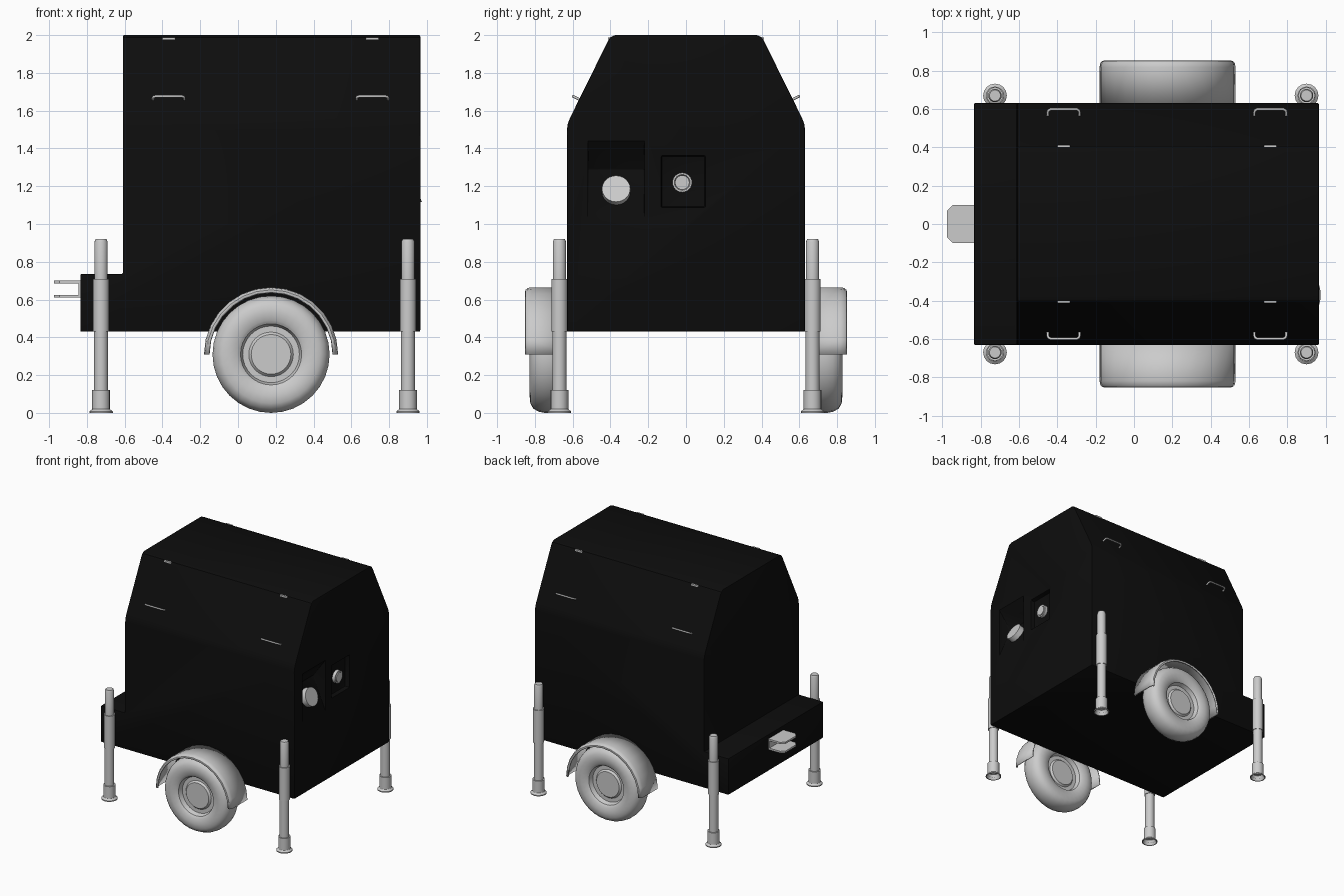
import bpy, bmesh, math
from mathutils import Matrix, Vector

if "Cube" in bpy.data.objects:
    bpy.data.objects.remove(bpy.data.objects["Cube"])

black = bpy.data.materials.new("black_paint")
black.diffuse_color = (0.004, 0.004, 0.004, 1)
black.use_nodes = True
black.node_tree.nodes["Principled BSDF"].inputs["Base Color"].default_value = black.diffuse_color


def finish(name, bm, smooth=True):
    bmesh.ops.remove_doubles(bm, verts=bm.verts, dist=1e-5)
    bmesh.ops.recalc_face_normals(bm, faces=bm.faces)
    me = bpy.data.meshes.new(name)
    bm.to_mesh(me)
    bm.free()
    ob = bpy.data.objects.new(name, me)
    bpy.context.collection.objects.link(ob)
    activate(ob)
    if smooth:
        bpy.ops.object.shade_smooth_by_angle(angle=math.radians(35))
    return ob


def activate(ob):
    bpy.ops.object.select_all(action='DESELECT')
    ob.select_set(True)
    bpy.context.view_layer.objects.active = ob


def prism(name, pts, axis, a, b):
    """Extrude a 2D outline along an axis from a to b."""
    place = {'X': lambda p, t: (t, p[0], p[1]),
             'Y': lambda p, t: (p[0], t, p[1]),
             'Z': lambda p, t: (p[0], p[1], t)}[axis]
    bm = bmesh.new()
    lo = [bm.verts.new(place(p, a)) for p in pts]
    hi = [bm.verts.new(place(p, b)) for p in pts]
    bm.faces.new(lo)
    bm.faces.new(hi)
    n = len(pts)
    for i in range(n):
        j = (i + 1) % n
        bm.faces.new((lo[i], lo[j], hi[j], hi[i]))
    return finish(name, bm, False)


def lathe(name, prof, n, mat):
    """Spin a (radius, height) profile about z, then place it with a matrix."""
    bm = bmesh.new()
    rings = []
    for r, h in prof:
        rings.append([bm.verts.new((r * math.cos(2 * math.pi * i / n),
                                    r * math.sin(2 * math.pi * i / n), h)) for i in range(n)])
    for p, q in zip(rings, rings[1:]):
        for i in range(n):
            j = (i + 1) % n
            bm.faces.new((p[i], p[j], q[j], q[i]))
    bmesh.ops.transform(bm, matrix=mat, verts=bm.verts)
    return finish(name, bm)


def boolean(ob, cutter, op):
    cutter.hide_render = True
    m = ob.modifiers.new(op.lower(), 'BOOLEAN')
    m.object, m.operation, m.solver = cutter, op, 'EXACT'
    activate(ob)
    bpy.ops.object.modifier_apply(modifier=m.name)
    bpy.data.objects.remove(cutter)


# Housing: roof-shaped section trimmed by the stepped side outline
half = [(.63, .43), (.63, 1.50), (.626, 1.53), (.615, 1.56), (.415, 1.965), (.402, 1.988), (.375, 2.0)]
body = prism("housing", half + [(-y, z) for y, z in reversed(half)], 'X', -1.2, 1.2)
step = [(-.835, .2), (.965, .2), (.965, 2.2), (-.61, 2.2), (-.61, .735), (-.835, .735)]
boolean(body, prism("side_outline", step, 'Y', -1, 1), 'INTERSECT')

# Recesses in the end wall: slanted pocket and square pocket
pocket = [(1.05, 1.02), (.965, 1.02), (.855, 1.29), (.965, 1.44), (1.05, 1.44)]
boolean(body, prism("slanted_pocket", pocket, 'Y', -.52, -.22), 'DIFFERENCE')
square = [(.925, 1.09), (1.05, 1.09), (1.05, 1.36), (.925, 1.36)]
boolean(body, prism("square_pocket", square, 'Y', -.13, .10), 'DIFFERENCE')
bev = body.modifiers.new("soft_edges", 'BEVEL')
bev.width, bev.segments, bev.limit_method, bev.angle_limit = .007, 2, 'ANGLE', math.radians(40)
body.data.materials.append(black)
activate(body)
bpy.ops.object.modifier_apply(modifier=bev.name)
bpy.ops.object.shade_smooth_by_angle(angle=math.radians(30))

# Sockets in the recesses
tilt = math.atan2(.11, .27)
lathe("angled_socket", [(0, -.06), (.075, -.06), (.075, 0), (0, 0)], 24,
      Matrix.Translation((.945, -.37, 1.187)) @ Matrix.Rotation(math.pi / 2 - tilt, 4, 'Y'))
lathe("round_socket", [(0, -.01), (.052, -.01), (.052, .025), (.042, .025), (.038, .018), (.038, .03), (0, .03)], 24,
      Matrix.Translation((.925, -.02, 1.22)) @ Matrix.Rotation(math.pi / 2, 4, 'Y'))

# Tow hitch: two chamfered plates and a back plate
plate = [(-.832, -.10), (-.945, -.10), (-.975, -.07), (-.975, .07), (-.945, .10), (-.832, .10)]
for label, z in (("lower", .61), ("upper", .685)):
    prism("hitch_plate_" + label, plate, 'Z', z, z + .015)
prism("hitch_back", [(-.845, -.10), (-.832, -.10), (-.832, .10), (-.845, .10)], 'Z', .61, .70)

# Wheel profile, mirrored about its centre plane
side = [(0, .055), (.105, .055), (.118, .04), (.150, .04), (.162, .075), (.17, .08), (.18, .086), (.22, .095),
        (.26, .091), (.288, .075), (.304, .045), (.31, .015)]
wheel = side + [(r, -h) for r, h in reversed(side)]
# Jack leg profile with hollow flared foot
jack = [(0, .04), (.04, .04), (.055, 0), (.062, 0), (.062, .008), (.047, .02), (.047, .12), (.037, .12),
        (.037, .43), (.043, .43), (.043, .71), (.035, .71), (.035, .905), (.029, .92), (0, .92)]

CX, CZ = .175, .31


def fender(name, s):
    section = [(.355, .632), (.355, .818), (.351, .838), (.341, .85), (.328, .853)]
    bm = bmesh.new()
    n = 14
    rows = []
    for i in range(n + 1):
        a = math.pi * i / n
        rows.append([bm.verts.new((CX + r * math.cos(a), s * y, CZ + r * math.sin(a))) for r, y in section])
    for p, q in zip(rows, rows[1:]):
        for k in range(len(section) - 1):
            bm.faces.new((p[k], p[k + 1], q[k + 1], q[k]))
    ob = finish(name, bm)
    # thickness grows toward the tyre
    mid = ob.data.polygons[len(section) * (n // 2)]
    outward = mid.normal.dot(mid.center - Vector((CX, mid.center.y, CZ))) > 0
    m = ob.modifiers.new("thickness", 'SOLIDIFY')
    m.thickness, m.offset = .012, (-1 if outward else 1)


def grab_handle(name, x, s):
    ny, nz = .896, .443
    cu = bpy.data.curves.new(name, 'CURVE')
    cu.dimensions = '3D'
    cu.bevel_depth, cu.bevel_resolution, cu.use_fill_caps = .007, 2, True
    path = [(-.083, -.005), (-.083, .018), (-.079, .030), (-.068, .036)]
    path += [(-u, d) for u, d in reversed(path)]
    sp = cu.splines.new('POLY')
    sp.points.add(len(path) - 1)
    for p, (u, d) in zip(sp.points, path):
        p.co = (x + u, s * (.566 + ny * d), 1.66 + nz * d, 1)
    ob = bpy.data.objects.new(name, cu)
    bpy.context.collection.objects.link(ob)


for s, tag in ((-1, "front"), (1, "rear")):
    lathe("wheel_" + tag, wheel, 32,
          Matrix.Translation((CX, s * .733, CZ)) @ Matrix.Rotation(math.pi / 2, 4, 'X'))
    fender("fender_" + tag, s)
    for x, end in ((-.725, "left"), (.90, "right")):
        lathe(f"jack_leg_{tag}_{end}", jack, 16, Matrix.Translation((x, s * .67, 0)))
    # Hatch handles and hinges on the sloped roof sides
    for x, end in ((-.367, "left"), (.711, "right")):
        grab_handle(f"hatch_handle_{tag}_{end}", x, s)
        hinge = [(x - .033, 1.976), (x + .033, 1.976), (x + .033, 1.988), (x - .033, 1.988)]
        prism(f"hatch_hinge_{tag}_{end}", hinge, 'Y', s * .395, s * .413)
